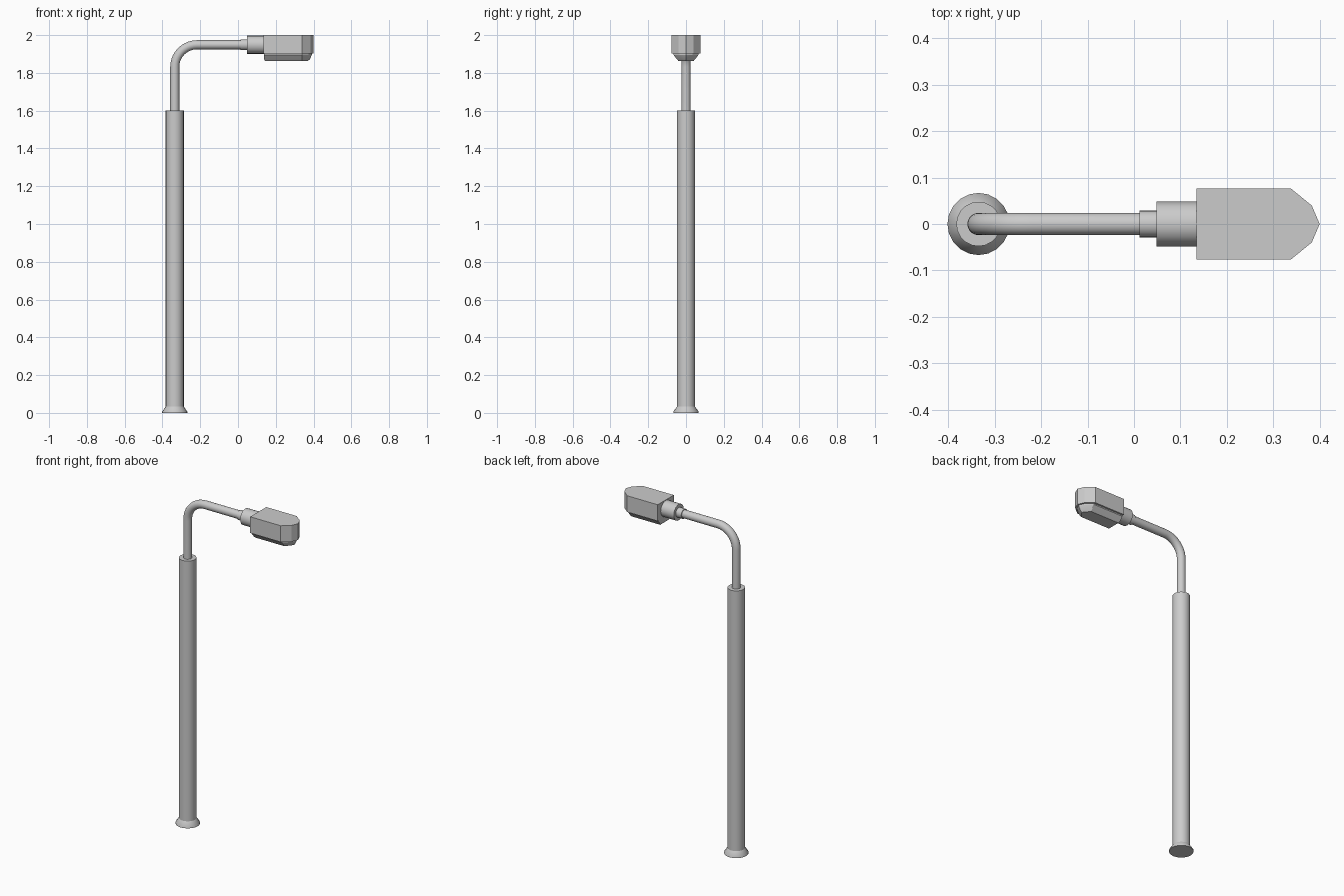
import bpy, bmesh, math

if "Cube" in bpy.data.objects:
    bpy.data.objects.remove(bpy.data.objects["Cube"])

POLE_X, ARM_Z = -0.335, 1.949


def finish(name, bm, angle=40):
    bmesh.ops.recalc_face_normals(bm, faces=bm.faces)
    mesh = bpy.data.meshes.new(name)
    bm.to_mesh(mesh)
    bm.free()
    obj = bpy.data.objects.new(name, mesh)
    bpy.context.collection.objects.link(obj)
    bpy.ops.object.select_all(action='DESELECT')
    obj.select_set(True)
    bpy.context.view_layer.objects.active = obj
    bpy.ops.object.shade_smooth_by_angle(angle=math.radians(angle))
    return obj


def loft(name, rings, angle=40):
    """Skin a list of equal-length point rings and cap both ends."""
    bm = bmesh.new()
    loops = [[bm.verts.new(p) for p in ring] for ring in rings]
    n = len(loops[0])
    for a, b in zip(loops, loops[1:]):
        for i in range(n):
            j = (i + 1) % n
            bm.faces.new((a[i], a[j], b[j], b[i]))
    bm.faces.new(loops[0])
    bm.faces.new(loops[-1])
    return finish(name, bm, angle)


def circle(cx, cz, r, tilt, n=20):
    """Ring across a path in the xz plane; tilt 0 faces up, pi/2 faces +x."""
    pts = []
    for i in range(n):
        t = 2 * math.pi * i / n
        u = r * math.cos(t)
        pts.append((cx + u * math.cos(tilt), r * math.sin(t), cz - u * math.sin(tilt)))
    return pts


# Upright pole and flared foot
loft("pole", [circle(POLE_X, z, 0.048, 0) for z in (0.01, 1.6)])
loft("base_flare", [circle(POLE_X, 0, 0.067, 0), circle(POLE_X, 0.006, 0.067, 0),
                    circle(POLE_X, 0.035, 0.047, 0)])

# Bent arm
bend = 0.118
arm = [circle(POLE_X, 1.58, 0.024, 0)]
for k in range(11):
    a = math.pi / 2 * k / 10
    arm.append(circle(POLE_X + bend * (1 - math.cos(a)),
                      ARM_Z - bend * (1 - math.sin(a)), 0.024, a))
arm.append(circle(0.03, ARM_Z, 0.024, math.pi / 2))
loft("arm", arm)

# Stepped collars between arm and lamp head
for name, x0, x1, r in (("small_collar", 0.012, 0.06, 0.029),
                        ("large_collar", 0.048, 0.15, 0.048)):
    loft(name, [circle(x, ARM_Z, r, math.pi / 2) for x in (x0, x1)])


def outline(z, half, x0=0.135, tip=0.40):
    """Lamp head plan: square back, faceted nose."""
    side = [(x0, half), (0.338, half), (tip - 0.017, half * 0.52)]
    pts = side + [(tip, 0)] + [(x, -y) for x, y in reversed(side)]
    return [(x, y, z) for x, y in pts]


# Lamp housing and tapered lens beneath it
loft("lamp_housing", [outline(1.902, 0.0765), outline(2.0, 0.0765)], 20)
loft("lens", [outline(1.905, 0.066, 0.138, 0.391), outline(1.895, 0.066, 0.138, 0.391),
              outline(1.872, 0.048, 0.138, 0.380), outline(1.863, 0.040, 0.144, 0.370)], 20)
